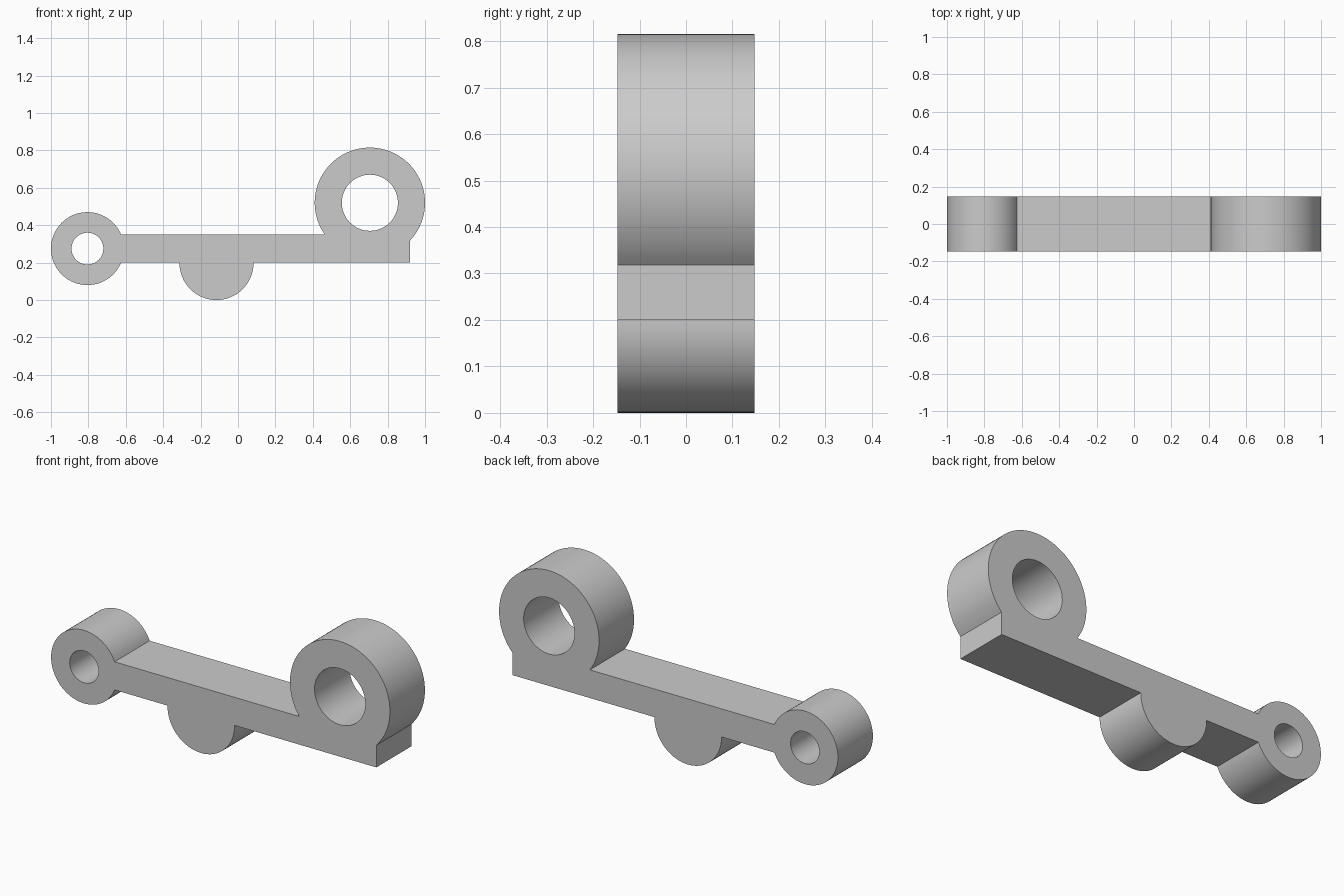
import bpy
from math import asin, acos, cos, sin, pi, tau

cube = bpy.data.objects.get("Cube")
if cube:
    bpy.data.objects.remove(cube)

HALF_DEPTH = 0.1475
BAR_BOTTOM, BAR_TOP, BAR_END = 0.2, 0.35, 0.92
# Each eye or boss: centre x, centre z, outer radius
SMALL_EYE = (-0.805, 0.275, 0.195)
LARGE_EYE = (0.705, 0.52, 0.295)
BOSS = (-0.115, 0.198, 0.198)


def arc(circle, start, end, steps):
    x, z, r = circle
    angles = [start + (end - start) * i / steps for i in range(steps + 1)]
    return [(x + r * cos(a), z + r * sin(a)) for a in angles]


def bore(circle, radius):
    return arc((circle[0], circle[1], radius), 0, tau, 64)[:-1]


# Angles at which the bar meets the two eyes
small_top = asin((BAR_TOP - SMALL_EYE[1]) / SMALL_EYE[2])
small_bottom = asin((BAR_BOTTOM - SMALL_EYE[1]) / SMALL_EYE[2])
large_right = -acos((BAR_END - LARGE_EYE[0]) / LARGE_EYE[2])
large_left = pi + asin((LARGE_EYE[1] - BAR_TOP) / LARGE_EYE[2])

# Outer silhouette of eyes, bar and half-round boss
outline = arc(LARGE_EYE, large_right, large_left, 64)
outline += arc(SMALL_EYE, small_top, tau + small_bottom, 64)
outline += [(BOSS[0] - BOSS[2], BAR_BOTTOM)]
outline += arc(BOSS, pi, tau, 40)[1:-1]
outline += [(BOSS[0] + BOSS[2], BAR_BOTTOM), (BAR_END, BAR_BOTTOM)]

# Filled profile with two bores, extruded through its depth
profile = bpy.data.curves.new("link_profile", "CURVE")
profile.dimensions = "2D"
profile.fill_mode = "BOTH"
profile.extrude = HALF_DEPTH
for loop in (outline, bore(SMALL_EYE, 0.085), bore(LARGE_EYE, 0.15)):
    spline = profile.splines.new("POLY")
    spline.points.add(len(loop) - 1)
    for point, (x, z) in zip(spline.points, loop):
        point.co = (x, z, 0, 1)
    spline.use_cyclic_u = True

link = bpy.data.objects.new("link_arm", profile)
bpy.context.collection.objects.link(link)
link.rotation_euler = (pi / 2, 0, 0)
bpy.ops.object.select_all(action="DESELECT")
link.select_set(True)
bpy.context.view_layer.objects.active = link
bpy.ops.object.convert(target="MESH")
link = bpy.context.object

# Weld the caps to the walls and smooth the round sides
bpy.ops.object.mode_set(mode="EDIT")
bpy.ops.mesh.select_all(action="SELECT")
bpy.ops.mesh.remove_doubles(threshold=0.0001)
bpy.ops.mesh.normals_make_consistent(inside=False)
bpy.ops.object.mode_set(mode="OBJECT")
bpy.ops.object.shade_smooth_by_angle(angle=pi / 6)

# Plain grey metal
grey = bpy.data.materials.new("plain_grey")
grey.use_nodes = True
colour = (0.6, 0.6, 0.6, 1)
grey.diffuse_color = colour
grey.node_tree.nodes["Principled BSDF"].inputs["Base Color"].default_value = colour
link.data.materials.clear()
link.data.materials.append(grey)
